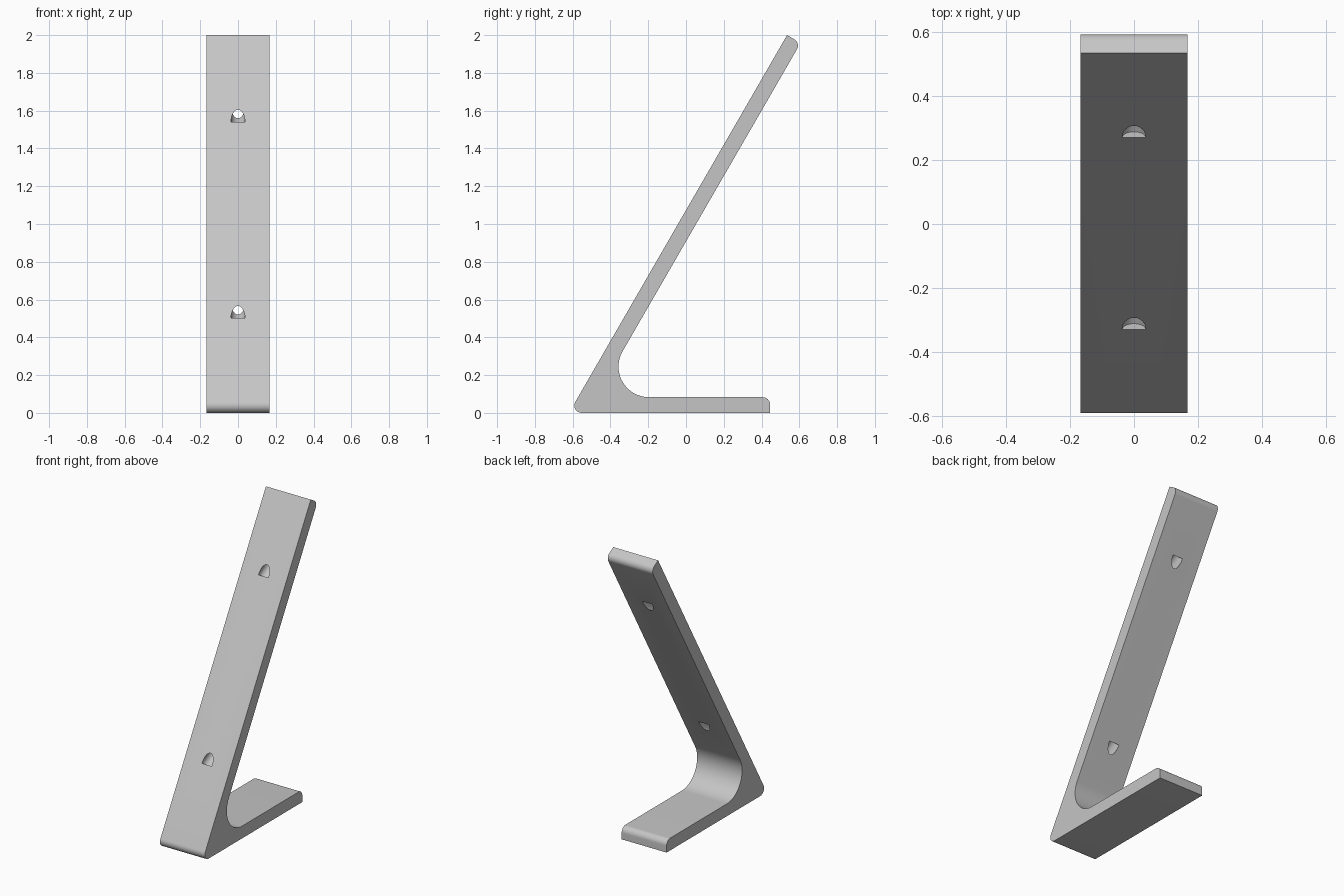
import bpy
import bmesh
import math
from mathutils import Vector, Matrix

cube = bpy.data.objects.get("Cube")
if cube:
    bpy.data.objects.remove(cube)

WIDTH = 0.334
THICK = 0.083
ROUND = 0.039
TILT = math.radians(60)
along = Vector((math.cos(TILT), math.sin(TILT)))      # up the arm, in (y, z)
inward = Vector((math.sin(TILT), -math.cos(TILT)))    # from front face to back face

# Brushed metal colour
metal = bpy.data.materials.new("light grey")
metal.use_nodes = True
grey = (0.56, 0.56, 0.56, 1)
metal.diffuse_color = grey
metal.node_tree.nodes["Principled BSDF"].inputs["Base Color"].default_value = grey


def fillet(prev, corner, nxt, radius, steps):
    """Points of an arc that rounds one profile corner."""
    if radius == 0:
        return [corner]
    a, b = (prev - corner).normalized(), (nxt - corner).normalized()
    half = a.angle(b) / 2
    centre = corner + (a + b).normalized() * radius / math.sin(half)
    start = corner + a * radius / math.tan(half) - centre
    end = corner + b * radius / math.tan(half) - centre
    sweep = math.pi - 2 * half
    return [centre + (start * math.sin(sweep * (1 - i / steps))
                      + end * math.sin(sweep * i / steps)) / math.sin(sweep)
            for i in range(steps + 1)]


# Side profile: sharp corners, each with its rounding radius
tip = Vector((0.535, 2.0))
heel = tip - along * (tip.y / along.y)
tip_back = tip + inward * THICK
crook = tip_back - along * ((tip_back.y - THICK) / along.y)
corners = [
    (heel, ROUND, 12),
    (Vector((0.445, 0)), 0, 1),
    (Vector((0.445, THICK)), ROUND, 10),
    (crook, 0.162, 24),
    (tip_back, ROUND, 10),
    (tip, 0, 1),
]
profile = []
for i, (corner, radius, steps) in enumerate(corners):
    before, after = corners[i - 1][0], corners[(i + 1) % len(corners)][0]
    profile += fillet(before, corner, after, radius, steps)

# Bracket: profile extruded across the width
bm = bmesh.new()
face = bm.faces.new([bm.verts.new((-WIDTH / 2, p.x, p.y)) for p in profile])
extruded = bmesh.ops.extrude_face_region(bm, geom=[face])
bmesh.ops.translate(bm, vec=(WIDTH, 0, 0),
                    verts=[g for g in extruded["geom"] if isinstance(g, bmesh.types.BMVert)])
bmesh.ops.recalc_face_normals(bm, faces=bm.faces)
mesh = bpy.data.meshes.new("angled_bracket")
bm.to_mesh(mesh)
bm.free()
bracket = bpy.data.objects.new("angled_bracket", mesh)
bpy.context.collection.objects.link(bracket)
mesh.materials.append(metal)

# Screw holes drilled square through the sloping arm
bm = bmesh.new()
for z in (0.564, 1.603):
    centre = heel + along * (z / along.y) + inward * THICK / 2
    place = Matrix.Translation((0, centre.x, centre.y)) @ Matrix.Rotation(math.pi / 2 + math.pi / 6, 4, 'X')
    bmesh.ops.create_cone(bm, cap_ends=True, segments=32, radius1=0.037, radius2=0.037,
                          depth=THICK * 2, matrix=place)
cutter_mesh = bpy.data.meshes.new("hole_cutter")
bm.to_mesh(cutter_mesh)
bm.free()
cutter_mesh.materials.append(metal)
cutter = bpy.data.objects.new("hole_cutter", cutter_mesh)
cutter.hide_render = True
bpy.context.collection.objects.link(cutter)

drill = bracket.modifiers.new("screw_holes", 'BOOLEAN')
drill.operation = 'DIFFERENCE'
drill.solver = 'EXACT'
drill.object = cutter

bpy.ops.object.select_all(action='DESELECT')
bracket.select_set(True)
bpy.context.view_layer.objects.active = bracket
bpy.ops.object.modifier_apply(modifier=drill.name)
bpy.data.objects.remove(cutter)
bpy.ops.object.shade_smooth_by_angle(angle=math.radians(30))
